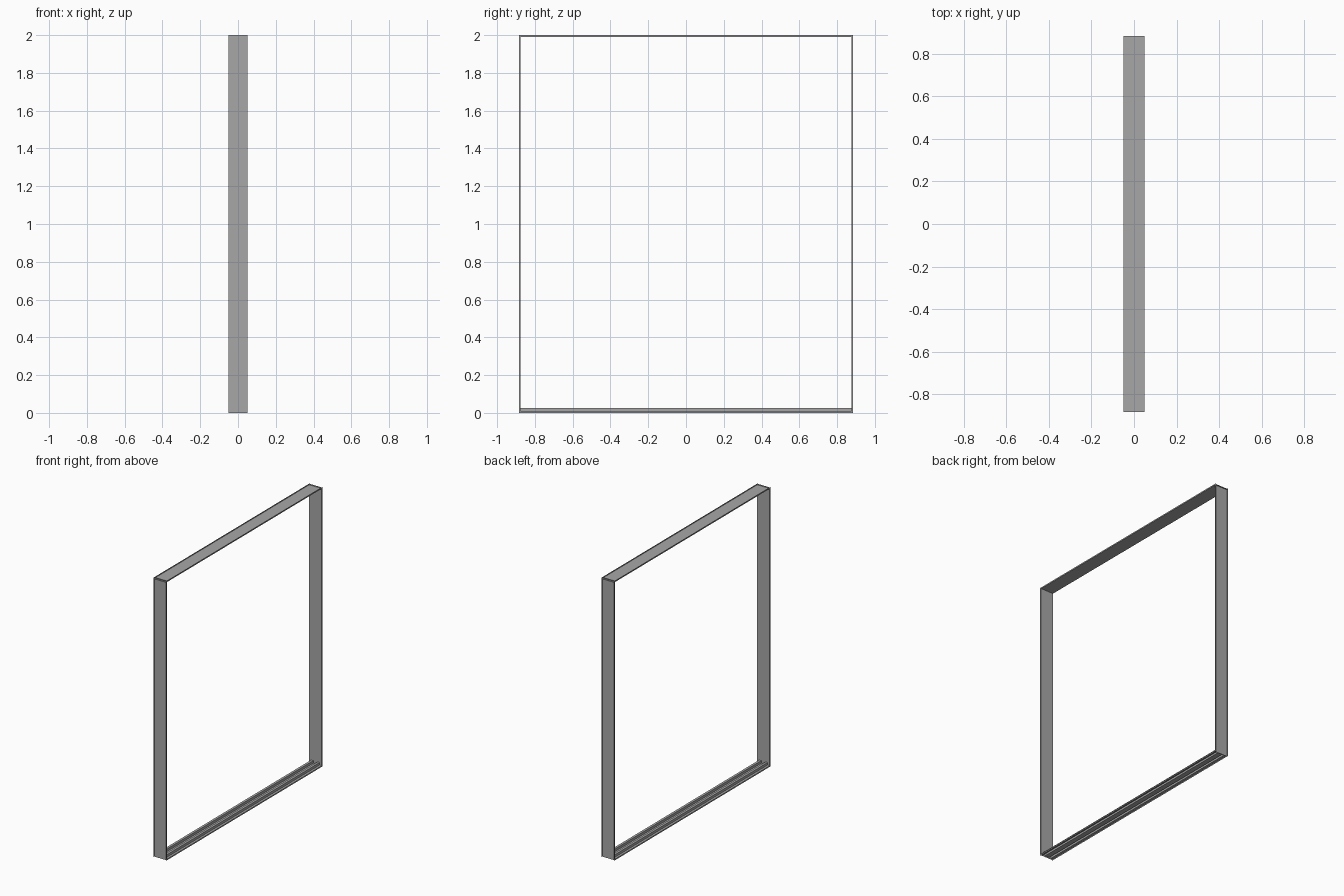
import bpy
import bmesh
from mathutils import Vector

cube = bpy.data.objects.get("Cube")
if cube:
    bpy.data.objects.remove(cube)

HALF_Y, TOP = 0.884, 2.0      # outer limits of the frame
HALF_X = 0.0495               # half depth of the frame
LIP = 0.008                   # height of the outward lips
SHEET = 0.0015                # metal thickness

metal = bpy.data.materials.new("grey metal")
metal.use_nodes = True
grey = (0.39, 0.39, 0.39, 1)
metal.diffuse_color = grey
metal.node_tree.nodes["Principled BSDF"].inputs["Base Color"].default_value = grey


def sheet_section(name, profile, start, end, outward):
    """Sweep an open (x, inset) profile from start to end as thin sheet metal."""
    bm = bmesh.new()
    rows = []
    for corner in (start, end):
        rows.append([bm.verts.new(Vector(corner) + Vector((x, 0, 0)) - Vector(outward) * inset)
                     for x, inset in profile])
    for i in range(len(profile) - 1):
        bm.faces.new((rows[0][i], rows[0][i + 1], rows[1][i + 1], rows[1][i]))
    bmesh.ops.recalc_face_normals(bm, faces=bm.faces)
    mesh = bpy.data.meshes.new(name)
    bm.to_mesh(mesh)
    bm.free()
    mesh.materials.append(metal)
    obj = bpy.data.objects.new(name, mesh)
    bpy.context.collection.objects.link(obj)
    solid = obj.modifiers.new("thickness", "SOLIDIFY")
    solid.thickness = SHEET
    solid.offset = 0
    solid.use_even_offset = True


# Shallow channel whose lips point away from the opening
channel = [(-HALF_X, 0), (-HALF_X, LIP), (HALF_X, LIP), (HALF_X, 0)]

# Sill: the same channel, folded up into hollow tracks
sill = [(-HALF_X, 0), (-HALF_X, LIP)]
for centre in (-0.025, 0.025):
    for dx, inset in ((-0.008, LIP), (-0.008, 0.026), (0.008, 0.026), (0.008, LIP)):
        sill.append((centre + dx, inset))
sill += [(HALF_X, LIP), (HALF_X, 0)]

# Upright jambs
for side, name in ((-1, "front_jamb"), (1, "back_jamb")):
    y = side * HALF_Y
    sheet_section(name, channel, (0, y, 0), (0, y, TOP), (0, side, 0))

# Head and sill
sheet_section("head", channel, (0, -HALF_Y, TOP), (0, HALF_Y, TOP), (0, 0, 1))
sheet_section("sill_track", sill, (0, -HALF_Y + LIP, 0), (0, HALF_Y - LIP, 0), (0, 0, -1))
